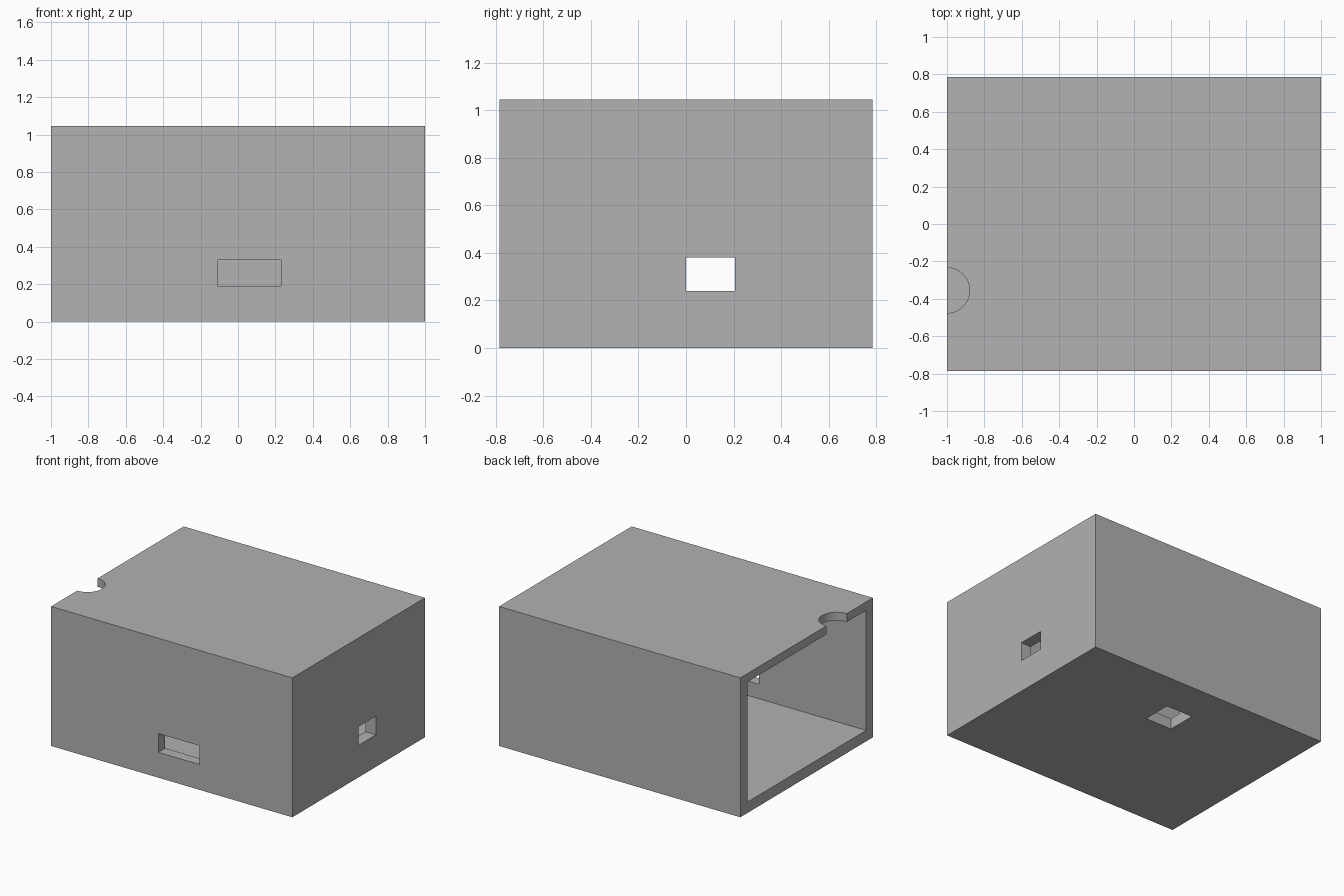
import bpy
from math import radians

cube = bpy.data.objects.get("Cube")
if cube:
    bpy.data.objects.remove(cube, do_unlink=True)

X, Y, H = 1.0, 0.785, 1.045                      # half width, half depth, height
END, FRONT, BACK, FLOOR, ROOF = 0.085, 0.08, 0.085, 0.082, 0.063
OVER = 0.1                                       # how far cutters stick out

grey = bpy.data.materials.new("plain_grey")
grey.use_nodes = True
colour = (0.445, 0.445, 0.445, 1)
grey.diffuse_color = colour
grey.node_tree.nodes["Principled BSDF"].inputs["Base Color"].default_value = colour


def box(name, xs, ys, zs):
    """Box between two limits on each axis."""
    limits = (xs, ys, zs)
    bpy.ops.mesh.primitive_cube_add(size=1, location=[sum(l) / 2 for l in limits])
    ob = bpy.context.object
    ob.name = name
    ob.scale = [l[1] - l[0] for l in limits]
    bpy.ops.object.transform_apply(location=True, rotation=False, scale=True)
    ob.data.materials.append(grey)
    return ob


# Outer block
case = box("case_shell", (-X, X), (-Y, Y), (0, H))

# Hollow, open at the -x end
cutters = [box("hollow", (-X - OVER, X - END), (-Y + FRONT, Y - BACK), (FLOOR, H - ROOF))]

# Rectangular ports in the front, end wall and floor
cutters.append(box("front_port", (-0.11, 0.23), (-Y - OVER, -Y + FRONT + OVER), (0.19, 0.33)))
cutters.append(box("end_port", (X - END - OVER, X + OVER), (0, 0.205), (0.24, 0.38)))
cutters.append(box("floor_port", (-0.11, 0.11), (0.26, 0.48), (-OVER, FLOOR + OVER)))

# Half-round finger notch in the roof edge
bpy.ops.mesh.primitive_cylinder_add(vertices=64, radius=0.121, depth=0.4, location=(-X, -0.355, H))
notch = bpy.context.object
notch.name = "finger_notch"
notch.data.materials.append(grey)
cutters.append(notch)

# Cut everything out of the block
bpy.ops.object.select_all(action="DESELECT")
bpy.context.view_layer.objects.active = case
case.select_set(True)
for cutter in cutters:
    cutter.hide_render = True
    mod = case.modifiers.new(cutter.name, "BOOLEAN")
    mod.operation = "DIFFERENCE"
    mod.solver = "EXACT"
    mod.object = cutter
    bpy.ops.object.modifier_apply(modifier=mod.name)
for cutter in cutters:
    bpy.data.objects.remove(cutter, do_unlink=True)

bpy.ops.object.shade_smooth_by_angle(angle=radians(30))
